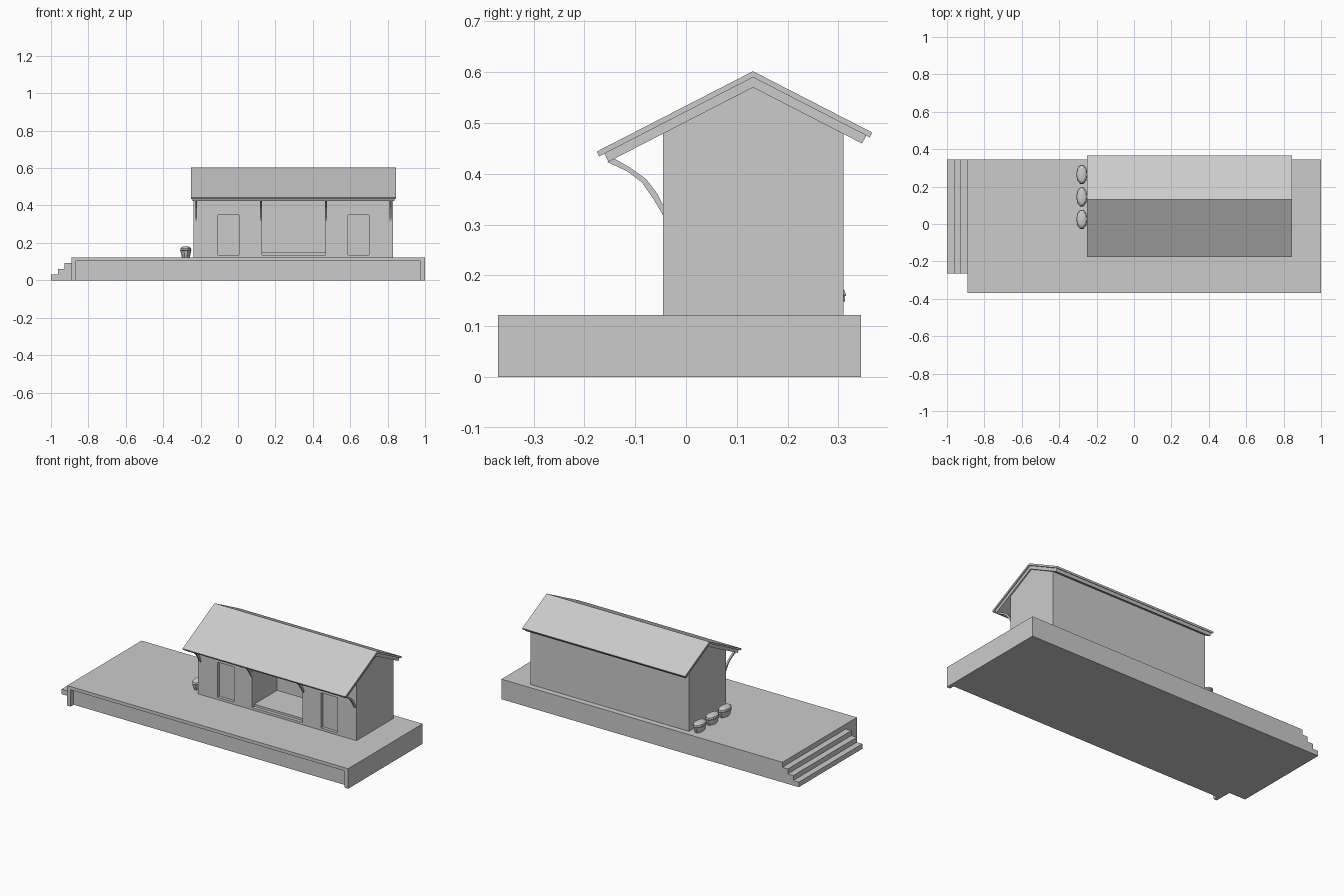
import bpy, bmesh
from math import cos, sin, pi

if "Cube" in bpy.data.objects:
    bpy.data.objects.remove(bpy.data.objects["Cube"])


def prism(name, profile, x0, x1):
    """Extrude a (y, z) outline along x."""
    bm = bmesh.new()
    face = bm.faces.new([bm.verts.new((x0, y, z)) for y, z in profile])
    ext = bmesh.ops.extrude_face_region(bm, geom=[face])
    verts = [v for v in ext["geom"] if isinstance(v, bmesh.types.BMVert)]
    bmesh.ops.translate(bm, verts=verts, vec=(x1 - x0, 0, 0))
    bmesh.ops.recalc_face_normals(bm, faces=bm.faces)
    me = bpy.data.meshes.new(name)
    bm.to_mesh(me)
    bm.free()
    ob = bpy.data.objects.new(name, me)
    bpy.context.collection.objects.link(ob)
    return ob


def box(name, x0, x1, y0, y1, z0, z1):
    return prism(name, [(y0, z0), (y1, z0), (y1, z1), (y0, z1)], x0, x1)


def cut(target, cutter):
    mod = target.modifiers.new("opening", "BOOLEAN")
    mod.operation = "DIFFERENCE"
    mod.solver = "EXACT"
    mod.object = cutter
    cutter.hide_render = True
    cutter.hide_viewport = True
    cutter.display_type = "WIRE"


# Platform with an overhanging front lip and end posts
FRONT, BACK, TOP = -0.37, 0.345, 0.122
prism("platform", [(FRONT + 0.03, 0), (BACK, 0), (BACK, TOP), (FRONT, TOP),
                   (FRONT, 0.102), (FRONT + 0.03, 0.102)], -0.89, 1.0)
for side, x in (("left", -0.89), ("right", 0.977)):
    box("platform_post_" + side, x, x + 0.023, FRONT, FRONT + 0.03, 0, 0.102)

# Steps at the left end, one solid tread per level
for i in range(3):
    box(f"step_{i + 1}", -1 + 0.0367 * i, -0.89, -0.265, BACK,
        0.0305 * i, 0.0305 * (i + 1))

# Station house with gable ends
RIDGE, SLOPE = 0.132, 0.514
W0, W1 = -0.045, 0.31


def roof_z(y, apex):
    return apex - abs(y - RIDGE) * SLOPE


house = prism("house", [(W0, TOP), (W1, TOP), (W1, roof_z(W1, 0.572)),
                        (RIDGE, 0.572), (W0, roof_z(W0, 0.572))], -0.237, 0.828)

# Waiting area and two shallow door recesses
cut(house, box("waiting_area_cutter", 0.127, 0.467, -0.1, 0.195, 0.136, 0.455))
box("waiting_area_floor", 0.127, 0.467, W0 + 0.02, 0.196, 0.13, 0.149)
for side, x in (("left", -0.107), ("right", 0.589)):
    cut(house, box("door_cutter_" + side, x, x + 0.112, -0.1, W0 + 0.018, 0.136, 0.349))


# Roof: two stacked chevron layers
def roof(name, y0, y1, apex, thick, x0, x1):
    # eave ends are cut square to the slope
    d = thick * SLOPE / (1 + SLOPE ** 2)
    low = apex - thick
    prism(name, [(y0, roof_z(y0, apex)), (RIDGE, apex), (y1, roof_z(y1, apex)),
                 (y1 - d, roof_z(y1 - d, low)), (RIDGE, low),
                 (y0 + d, roof_z(y0 + d, low))], x0, x1)


roof("roof_covering", -0.176, 0.367, 0.602, 0.012, -0.25, 0.845)
roof("roof_boards", -0.161, 0.355, 0.59, 0.02, -0.242, 0.837)

# Curved eave brackets
bracket = [(-0.155, 0.423), (-0.116, 0.405), (-0.087, 0.383), (-0.064, 0.350),
           (-0.044, 0.316), (-0.044, 0.336), (-0.056, 0.360), (-0.078, 0.389),
           (-0.110, 0.412), (-0.143, 0.431)]
for i in range(4):
    x = -0.223 + 0.3463 * i
    prism(f"eave_bracket_{i + 1}", bracket, x - 0.005, x + 0.005)


# Oval planters with shrubs along the left wall
def oval_stack(name, cx, cy, rings, n=10):
    """Loft oval rings given as (x radius, y radius, z)."""
    bm = bmesh.new()
    loops = [[bm.verts.new((cx + rx * cos(2 * pi * k / n), cy + ry * sin(2 * pi * k / n), z))
              for k in range(n)] for rx, ry, z in rings]
    for a, b in zip(loops, loops[1:]):
        for k in range(n):
            j = (k + 1) % n
            bm.faces.new((a[k], a[j], b[j], b[k]))
    bm.faces.new(loops[0][::-1])
    bm.faces.new(loops[-1])
    me = bpy.data.meshes.new(name)
    bm.to_mesh(me)
    bm.free()
    bpy.context.collection.objects.link(bpy.data.objects.new(name, me))


for i, y in enumerate((0.025, 0.145, 0.265)):
    oval_stack(f"planter_{i + 1}", -0.279, y,
               [(0.021, 0.040, TOP), (0.027, 0.048, 0.148), (0.029, 0.051, 0.149),
                (0.029, 0.051, 0.156)])
    oval_stack(f"shrub_{i + 1}", -0.279, y,
               [(0.024, 0.044, 0.152), (0.030, 0.053, 0.161), (0.028, 0.049, 0.171),
                (0.019, 0.036, 0.179), (0.007, 0.014, 0.182)])
